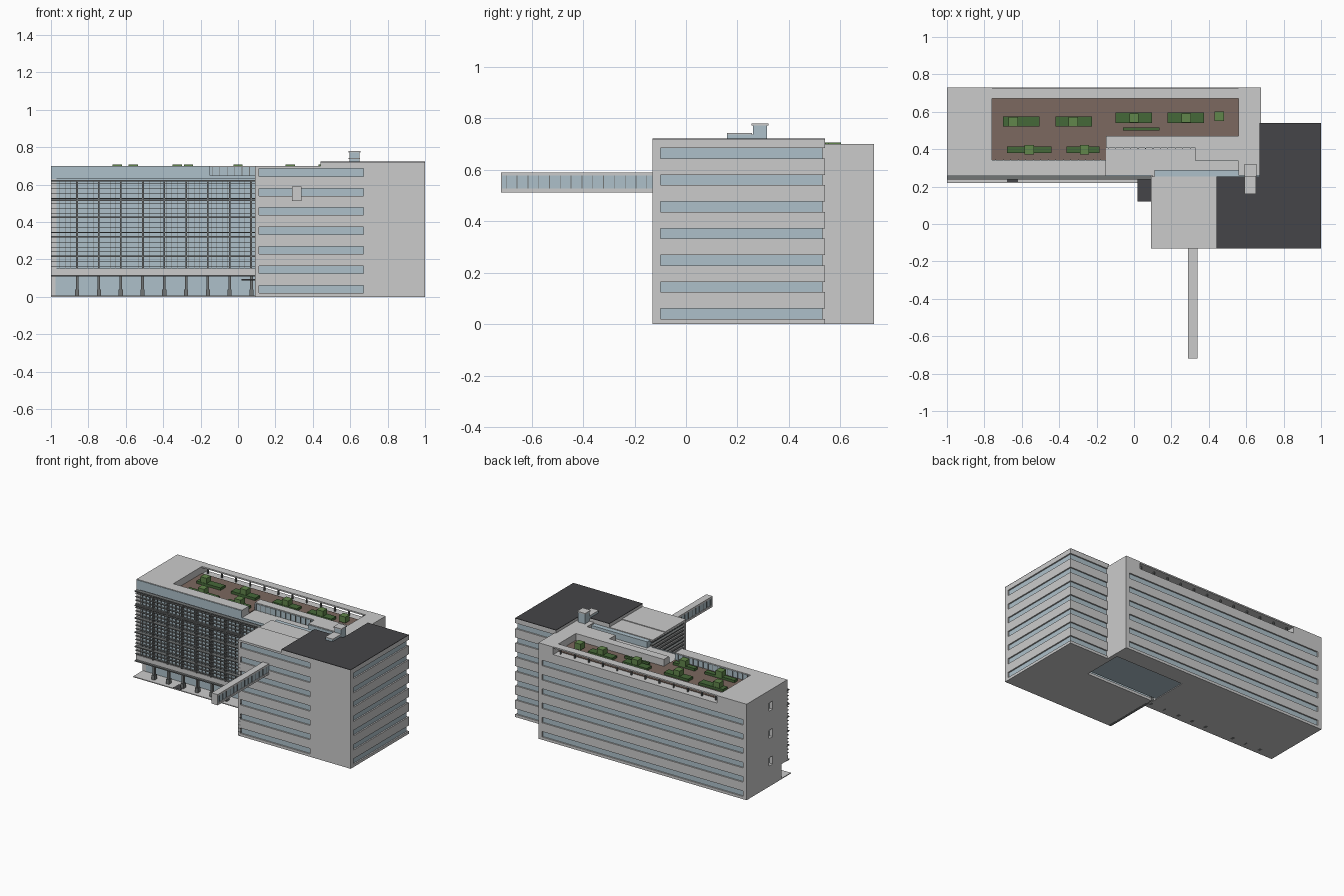
import bpy, bmesh


def material(name, rgb):
    m = bpy.data.materials.new(name)
    m.diffuse_color = (*rgb, 1)
    return m


GLASS = material("glass", (0.42, 0.53, 0.59))
DARK = material("dark_roofing", (0.06, 0.06, 0.065))
METAL = material("dark_metal", (0.17, 0.18, 0.18))
WOOD = material("decking", (0.2, 0.14, 0.115))
GREEN = material("foliage", (0.12, 0.24, 0.07))
HEDGE = material("hedge", (0.06, 0.14, 0.04))


def prisms(name, parts, mat=None):
    """One object from (outline, z0, z1) extrusions."""
    bm = bmesh.new()
    for outline, z0, z1 in parts:
        face = bm.faces.new([bm.verts.new((x, y, z0)) for x, y in outline])
        top = bmesh.ops.extrude_face_region(bm, geom=[face])["geom"]
        bmesh.ops.translate(bm, vec=(0, 0, z1 - z0),
                            verts=[v for v in top if isinstance(v, bmesh.types.BMVert)])
    bmesh.ops.recalc_face_normals(bm, faces=bm.faces)
    me = bpy.data.meshes.new(name)
    bm.to_mesh(me)
    bm.free()
    if mat:
        me.materials.append(mat)
    ob = bpy.data.objects.new(name, me)
    bpy.context.collection.objects.link(ob)
    return ob


def rect(x0, x1, y0, y1):
    return [(x0, y0), (x1, y0), (x1, y1), (x0, y1)]


def boxes(name, dims, mat=None):
    """One object from (x0, x1, y0, y1, z0, z1) boxes."""
    return prisms(name, [(rect(*d[:4]), d[4], d[5]) for d in dims], mat)


FLOOR = 0.104
DECK = 0.645
# heights of the solid strips between the ribbon windows
strips = [(0, 0.02)] + [(0.06 + FLOOR * k, 0.02 + FLOOR * (k + 1)) for k in range(6)]

# --- Right block: glass core, solid strips, piers and roofs
block = [(0.10, -0.13), (1, -0.13), (1, 0.54), (0.67, 0.54), (0.67, 0.3), (0.10, 0.3)]
core = [(0.11, -0.12), (0.99, -0.12), (0.99, 0.53), (0.68, 0.53), (0.68, 0.29), (0.11, 0.29)]
tall = [(0.44, -0.13), (1, -0.13), (1, 0.54), (0.67, 0.54), (0.67, 0.255), (0.44, 0.255)]
prisms("right_block_windows", [(core, 0.005, 0.69)], GLASS)
prisms("right_block_strips", [(block, a, b) for a, b in strips])
prisms("right_block_parapet", [(tall, 0.685, 0.718)])
prisms("right_block_dark_roof", [(tall, 0.718, 0.722)], DARK)
boxes("right_block_low_roof", [(0.09, 0.44, -0.13, 0.11, 0.685, 0.70),
                               (0.09, 0.44, 0.11, 0.255, 0.685, 0.695)])
boxes("right_block_piers", [(0.67, 1, -0.13, -0.10, 0, 0.69),
                            (0.09, 0.112, -0.13, -0.11, 0, 0.69)])
boxes("right_block_side_louvers",
      [(0.09, 0.112, -0.13, 0.255, z * 0.026, z * 0.026 + 0.008) for z in range(27)], METAL)

# --- Long block: glass body, rear strips, end walls
boxes("long_block_windows", [(-0.975, 0.665, 0.265, 0.72, 0.115, 0.64),
                             (-0.975, 0.665, 0.33, 0.72, 0.005, 0.115)], GLASS)
boxes("long_block_rear_strips", [(-1, 0.68, 0.6, 0.73, a, b) for a, b in strips])
niches = [0.15, 0.35, 0.55]
gaps = zip([0] + [z + 0.06 for z in niches], niches + [DECK])
boxes("left_end_wall", [(-1, -0.97, 0.26, 0.33, 0.11, DECK),
                        (-1, -0.97, 0.33, 0.43, 0, DECK),
                        (-1, -0.97, 0.47, 0.73, 0, DECK)]
      + [(-1, -0.97, 0.43, 0.47, a, b) for a, b in gaps])
boxes("right_end_wall", [(0.65, 0.68, 0.3, 0.73, 0, DECK)])
boxes("first_floor_soffit", [(-1, 0.10, 0.255, 0.6, 0.11, 0.15)])
boxes("ground_plate", [(-1, 0.09, 0.22, 0.6, 0, 0.006)])

# --- Roof level: deck floor, raised surround and lower terrace
boxes("roof_slab", [(-1, 0.68, 0.26, 0.73, 0.63, DECK)])
L_raised = [(-0.15, 0.41), (0.33, 0.41), (0.33, 0.34), (0.56, 0.34), (0.56, 0.47), (-0.15, 0.47)]
prisms("roof_surround", [
    (rect(-1, -0.76, 0.26, 0.73), DECK, 0.70),
    (rect(0.56, 0.68, 0.26, 0.73), DECK, 0.70),
    (rect(-0.76, -0.15, 0.26, 0.34), DECK, 0.70),
    (L_raised, DECK, 0.70)])
boxes("front_glazed_band", [(-1, -0.15, 0.256, 0.262, 0.63, 0.697),
                            (-0.15, 0.09, 0.256, 0.262, 0.63, 0.648)], GLASS)
boxes("wood_deck", [(-0.76, -0.15, 0.34, 0.67, DECK, 0.65),
                    (-0.15, 0.56, 0.47, 0.67, DECK, 0.65)], WOOD)
boxes("terrace_glazing", [(-0.15, 0.33, 0.406, 0.411, 0.648, 0.694),
                          (0.33, 0.56, 0.336, 0.341, 0.648, 0.694),
                          (-0.76, -0.15, 0.339, 0.343, 0.65, 0.694)], GLASS)
boxes("terrace_mullions",
      [(-0.14 + i * 0.04, -0.137 + i * 0.04, 0.402, 0.408, 0.648, 0.694) for i in range(12)]
      + [(-0.74 + i * 0.04, -0.737 + i * 0.04, 0.341, 0.347, 0.65, 0.694) for i in range(15)], METAL)

# --- Rear pergola on posts
boxes("pergola_beam", [(-0.76, 0.56, 0.67, 0.727, 0.69, 0.70)])
boxes("pergola_posts", [(x - 0.004, x + 0.004, 0.69, 0.70, DECK, 0.69)
                        for x in [-0.73 + i * 0.114 for i in range(12)]], METAL)

# --- Planting: (x0, x1, y0, y1) hedges and cube shrubs
hedges = [(-0.70, -0.505, 0.52, 0.575), (-0.42, -0.225, 0.52, 0.575),
          (-0.10, 0.095, 0.54, 0.595), (0.18, 0.375, 0.54, 0.595),
          (-0.68, -0.44, 0.38, 0.415), (-0.36, -0.185, 0.38, 0.415),
          (-0.06, 0.135, 0.50, 0.515)]
shrubs = [(-0.645, 0.547), (-0.325, 0.547), (0, 0.567), (0.28, 0.567),
          (0.455, 0.577), (-0.56, 0.397), (-0.265, 0.397)]
boxes("hedges", [(*h, 0.65, 0.668) for h in hedges], HEDGE)
boxes("shrubs", [(x - 0.025, x + 0.025, y - 0.025, y + 0.025, 0.662, 0.706)
                 for x, y in shrubs], GREEN)

# --- Front facade sunscreen: floor ledges, thin louvers, fins and mullions
bays = [-0.86 + i * 0.1165 for i in range(9)]
boxes("facade_ledges", [(-1, 0.09, 0.238, 0.27, z, z + 0.008)
                        for z in (0.108, 0.212, 0.316, 0.42, 0.512, 0.616)], METAL)
boxes("facade_louvers", [(-1, 0.09, 0.243, 0.257, 0.16 + i * 0.026, 0.163 + i * 0.026)
                         for i in range(18)], METAL)
boxes("facade_fins", [(x - 0.004, x + 0.004, 0.245, 0.268, 0.15, 0.62) for x in bays], METAL)
boxes("facade_mullions", [(-0.985 + i * 0.03, -0.983 + i * 0.03, 0.258, 0.267, 0.15, 0.62)
                          for i in range(36)], METAL)

# --- Ground floor columns, entrance mat and canopy
boxes("columns", [d for x in bays for d in (
    (x - 0.007, x + 0.007, 0.255, 0.275, 0.04, 0.11),
    (x - 0.011, x + 0.011, 0.25, 0.28, 0, 0.04))], METAL)
boxes("entrance_mat", [(-0.68, -0.62, 0.225, 0.29, 0.004, 0.008)], DARK)
boxes("entrance_canopy", [(0.02, 0.10, 0.12, 0.26, 0.086, 0.095)], DARK)

# --- Footbridge: floor, roof, glazing, mullions and end frame
boxes("bridge_floor_and_roof", [(0.29, 0.34, -0.72, -0.12, 0.512, 0.527),
                                (0.29, 0.34, -0.72, -0.12, 0.577, 0.59),
                                (0.29, 0.34, -0.72, -0.715, 0.52, 0.58)])
boxes("bridge_glazing", [(0.294, 0.336, -0.716, -0.12, 0.525, 0.579)], GLASS)
boxes("bridge_mullions", [(0.291, 0.339, -0.70 + i * 0.042, -0.697 + i * 0.042, 0.525, 0.579)
                          for i in range(14)], METAL)

# --- Rooftop lift tower with lobby
boxes("lift_tower", [(0.595, 0.65, 0.26, 0.315, 0.70, 0.772),
                     (0.595, 0.65, 0.16, 0.26, 0.715, 0.736)], GLASS)
boxes("lift_tower_caps", [(0.59, 0.655, 0.255, 0.32, 0.772, 0.78),
                          (0.592, 0.653, 0.16, 0.257, 0.736, 0.742)])
